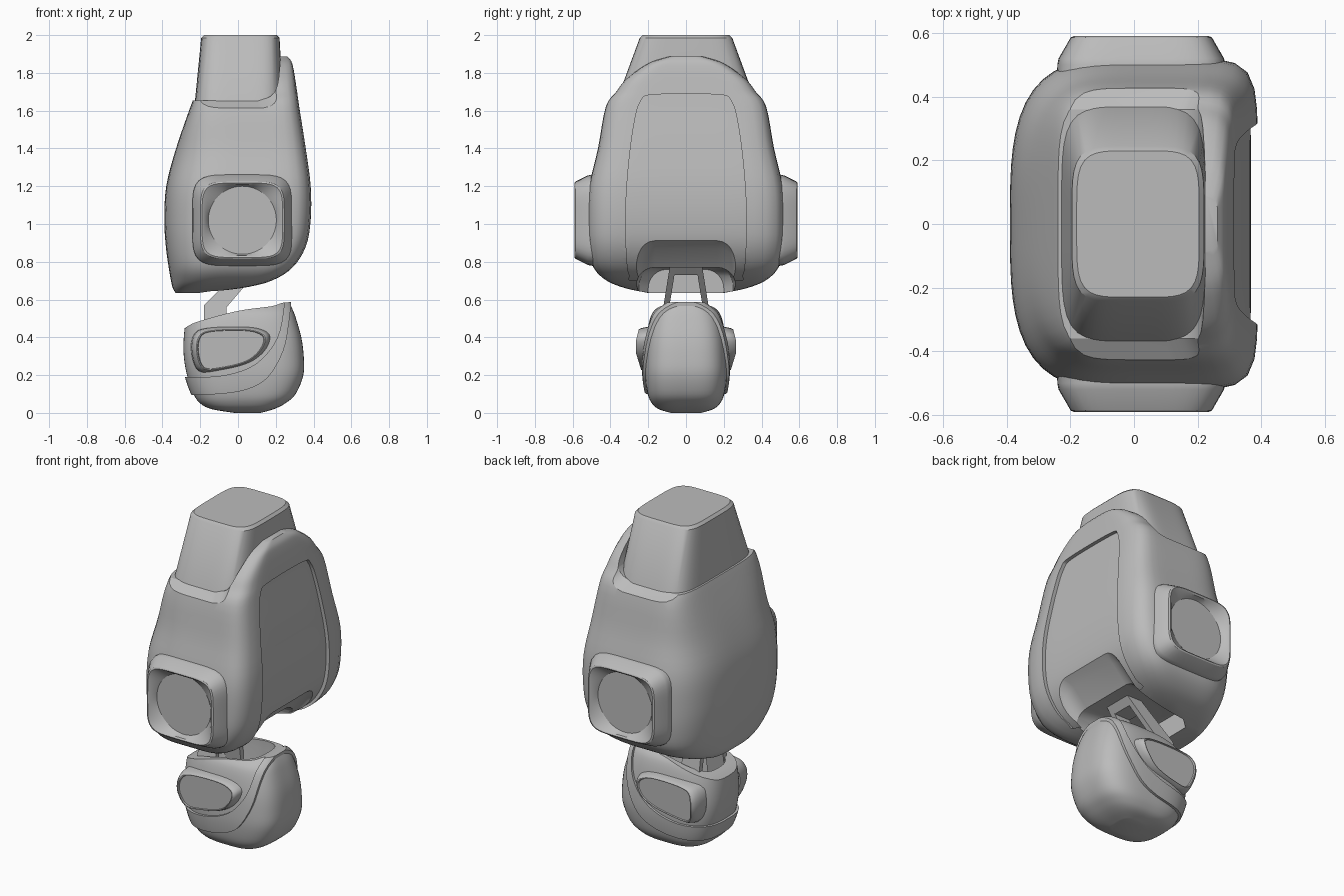
import bpy, bmesh, math

if "Cube" in bpy.data.objects:
    bpy.data.objects.remove(bpy.data.objects["Cube"], do_unlink=True)

grey = bpy.data.materials.new("plain grey")
grey.use_nodes = True
grey.diffuse_color = (0.5, 0.5, 0.5, 1)
grey.node_tree.nodes["Principled BSDF"].inputs["Base Color"].default_value = (0.5, 0.5, 0.5, 1)


def smooth(pts, steps=4, closed=False):
    """Catmull-Rom interpolation of tuples of any length."""
    n, out = len(pts), []
    for i in range(n if closed else n - 1):
        a, b, c, d = [pts[k % n] if closed else pts[min(max(k, 0), n - 1)]
                      for k in range(i - 1, i + 3)]
        for s in range(steps):
            t = s / steps
            out.append(tuple(0.5 * (2 * q + (r - p) * t + (2 * p - 5 * q + 4 * r - u) * t * t
                                    + (3 * q - p - 3 * r + u) * t ** 3)
                             for p, q, r, u in zip(a, b, c, d)))
    return out if closed else out + [pts[-1]]


def skin(name, rings):
    """Closed solid through a list of rings of equal length."""
    bm = bmesh.new()
    loops = [[bm.verts.new(p) for p in ring] for ring in rings]
    n = len(loops[0])
    for a, b in zip(loops, loops[1:]):
        for i in range(n):
            j = (i + 1) % n
            bm.faces.new((a[i], a[j], b[j], b[i]))
    bm.faces.new(loops[0][::-1])
    bm.faces.new(loops[-1])
    bmesh.ops.recalc_face_normals(bm, faces=bm.faces)
    mesh = bpy.data.meshes.new(name)
    bm.to_mesh(mesh)
    bm.free()
    mesh.materials.append(grey)
    ob = bpy.data.objects.new(name, mesh)
    bpy.context.collection.objects.link(ob)
    return ob


def rounded(hx, hy, n_left, n_right, count=72):
    """Superellipse outline with its own squareness on each side."""
    out = []
    for i in range(count):
        c, s = math.cos(math.tau * i / count), math.sin(math.tau * i / count)
        n = n_right if c > 0 else n_left
        r = (abs(c) ** n + abs(s) ** n) ** (-1 / n)
        out.append((hx * r * c, hy * r * s))
    return out


def loft(name, sections, n_right, grow=0.0, grow_right=0.0):
    """Stack of sections (z, x low, x high, half depth, left squareness)."""
    rings = []
    for z, lo, hi, hy, n_left in sections:
        lo, hi, hy = lo - grow, hi + grow + grow_right, hy + grow
        rings.append([((lo + hi) / 2 + x, y, z)
                      for x, y in rounded((hi - lo) / 2, hy, n_left, n_right)])
    return skin(name, rings)


def prism_y(name, outline, stations):
    """XZ outline along y; each station is (y, x shift, z shift)."""
    return skin(name, [[(x + dx, y, z + dz) for x, z in outline] for y, dx, dz in stations])


def boolean(target, tool, operation="DIFFERENCE"):
    mod = target.modifiers.new("cut", "BOOLEAN")
    mod.operation, mod.solver, mod.object = operation, "EXACT", tool
    bpy.context.view_layer.objects.active = target
    bpy.ops.object.modifier_apply(modifier=mod.name)


def discard(*obs):
    for ob in obs:
        bpy.data.objects.remove(ob, do_unlink=True)


# Main shell
shell = smooth([
    (0.635, -0.33, -0.20, 0.20, 3), (0.66, -0.345, 0.02, 0.32, 3), (0.70, -0.355, 0.18, 0.42, 3),
    (0.77, -0.367, 0.29, 0.49, 3.2), (0.88, -0.382, 0.36, 0.515, 3.3),
    (1.02, -0.39, 0.386, 0.52, 3.3), (1.20, -0.38, 0.386, 0.512, 3.3),
    (1.40, -0.328, 0.36, 0.466, 3.5), (1.62, -0.252, 0.325, 0.425, 5),
    (1.70, -0.22, 0.313, 0.37, 5), (1.76, -0.20, 0.304, 0.325, 5), (1.82, -0.18, 0.294, 0.25, 5),
    (1.86, -0.16, 0.283, 0.18, 5), (1.887, -0.15, 0.262, 0.09, 5)])
body = loft("main_shell", shell, 8)

# Shoulder cut that leaves the raised crest
shoulder = [(-0.7, 1.655)] + smooth([(0.10, 1.655), (0.17, 1.675), (0.21, 1.74), (0.226, 1.9)]) \
    + [(0.226, 2.2), (-0.7, 2.2)]
cutter = prism_y("shoulder_cutter", shoulder,
                 [(-0.6, 0.1, -0.15), (-0.36, 0, 0), (0.36, 0, 0), (0.6, 0.1, -0.15)])
boolean(body, cutter)
discard(cutter)

# Shallow sunken side panel that follows the shell
half = [(0.17, 1.685), (0.24, 1.65), (0.275, 1.53), (0.305, 1.3), (0.32, 1.05),
        (0.315, 0.85), (0.30, 0.73), (0.25, 0.70)]
outline = smooth(half + [(-y, z) for y, z in reversed(half)], 5, True)
cutter = skin("panel_cutter", [[(x, y, z) for y, z in outline] for x in (0.1, 0.6)])
core = loft("panel_core", shell, 8, grow_right=-0.022)
boolean(cutter, core)
boolean(body, cutter)
discard(cutter, core)

# Arched underside scoop where the link enters
rings = []
for x, top, hy in ((0.7, 0.92, 0.265), (0.36, 0.92, 0.265), (0.29, 0.87, 0.265),
                   (0.2, 0.77, 0.265), (-0.14, 0.77, 0.25), (-0.2, 0.76, 0.2)):
    arch = [(hy, 0.55), (hy, top - 0.1)] + [
        (hy - 0.1 + 0.1 * math.cos(a * math.pi / 12), top - 0.1 + 0.1 * math.sin(a * math.pi / 12))
        for a in range(1, 7)]
    rings.append([(x, y, z) for y, z in arch + [(-y, z) for y, z in reversed(arch)]])
scoop = skin("scoop_cutter", rings)
boolean(body, scoop)
discard(scoop)

# Neck block
loft("neck_block", [(1.55, -0.236, 0.242, 0.40, 5), (1.66, -0.227, 0.238, 0.365, 5),
                    (1.985, -0.195, 0.22, 0.245, 5), (2.0, -0.18, 0.205, 0.23, 5)], 5)

# Square side sockets with a round floor
for side, label in ((-1, "front"), (1, "back")):
    rings = []
    for y, hx, hz, n in ((0.30, 0.268, 0.245, 5), (0.50, 0.264, 0.241, 5), (0.52, 0.26, 0.237, 5),
                         (0.586, 0.222, 0.204, 5), (0.59, 0.213, 0.197, 5),
                         (0.583, 0.20, 0.188, 5), (0.555, 0.182, 0.182, 2.2), (0.55, 0.18, 0.18, 2)):
        rings.append([(0.023 + a, side * y, 1.02 + b) for a, b in rounded(hx, hz, n, n)])
    skin(label + "_socket", rings)

# Lower limb
limb_sections = smooth([
    (0.0, -0.02, 0.12, 0.08, 3), (0.02, -0.14, 0.19, 0.145, 3), (0.05, -0.2, 0.25, 0.18, 3),
    (0.10, -0.235, 0.305, 0.203, 3), (0.2, -0.27, 0.346, 0.218, 3), (0.3, -0.287, 0.348, 0.218, 3),
    (0.4, -0.287, 0.335, 0.21, 3), (0.5, -0.275, 0.307, 0.19, 3), (0.55, -0.265, 0.288, 0.16, 3),
    (0.6, -0.25, 0.262, 0.09, 3)])
limb = loft("lower_limb", limb_sections, 3.5)

# Raised band sweeping up to the tip
band = loft("sweeping_band", limb_sections, 3.5, grow=0.014)
sweep = [(-0.5, 0.19)] + smooth([(-0.28, 0.19), (-0.1, 0.195), (0.05, 0.235), (0.15, 0.31),
                                 (0.22, 0.43), (0.25, 0.62)]) \
    + smooth([(0.285, 0.62), (0.27, 0.48), (0.24, 0.33), (0.16, 0.19), (0.05, 0.125),
              (-0.1, 0.1), (-0.28, 0.095)]) + [(-0.5, 0.095)]
cutter = prism_y("band_cutter", sweep, [(-0.5, 0, 0), (0.5, 0, 0)])
boolean(band, cutter, "INTERSECT")
discard(cutter)

# Sloped opening and hollow inside
top_line = smooth([(-0.4, 0.36), (-0.28, 0.45), (-0.2, 0.487), (0.0, 0.54), (0.18, 0.565),
                   (0.25, 0.585), (0.4, 0.585)]) + [(0.4, 0.8), (-0.4, 0.8)]
opening = prism_y("opening_cutter", top_line, [(-0.5, 0, 0), (0.5, 0, 0)])
hollow = loft("hollow_cutter", [(0.32, -0.2, 0.17, 0.13, 3), (0.5, -0.22, 0.2, 0.145, 3),
                                (0.8, -0.22, 0.21, 0.145, 3)], 3)
for part in (limb, band):
    boolean(part, opening)
    boolean(part, hollow)
discard(opening, hollow)

# Teardrop side pods with a sunken face
pod = smooth([(-0.225, 0.33), (-0.21, 0.41), (-0.15, 0.438), (0.0, 0.445), (0.1, 0.435),
              (0.15, 0.40), (0.125, 0.33), (0.05, 0.27), (-0.08, 0.235), (-0.19, 0.232)], 5, True)
for side, label in ((-1, "front"), (1, "back")):
    rings = []
    for y, k in ((0.16, 1.12), (0.215, 1.1), (0.24, 1.06), (0.257, 1.02), (0.266, 0.97),
                 (0.266, 0.94), (0.258, 0.92)):
        rings.append([(-0.035 + (x + 0.035) * k,
                       side * (y - 0.3 * max(0, 0.32 - z) - 0.25 * max(0, z - 0.38)),
                       0.335 + (z - 0.335) * k) for x, z in pod])
    skin(label + "_pod", rings)

# Link frame joining shell and limb: two cranked arms and a crossbar
arm = [(-0.18, 0.32), (-0.18, 0.57), (0.02, 0.77), (0.12, 0.77), (-0.06, 0.56), (-0.06, 0.32)]
for side, label in ((-1, "front"), (1, "back")):
    skin(label + "_link_arm", [[(x, side * (y - 0.16 * (z - 0.55)), z) for x, z in arm]
                               for y in (0.09, 0.122)])
prism_y("link_crossbar", [(-0.02, 0.73), (0.02, 0.77), (0.12, 0.77), (0.085, 0.73)],
        [(-0.08, 0, 0), (0.08, 0, 0)])

# Smooth shading with crisp edges
for ob in bpy.context.scene.objects:
    ob.select_set(ob.type == "MESH")
    if ob.type == "MESH":
        bpy.context.view_layer.objects.active = ob
bpy.ops.object.shade_smooth_by_angle(angle=math.radians(32))
